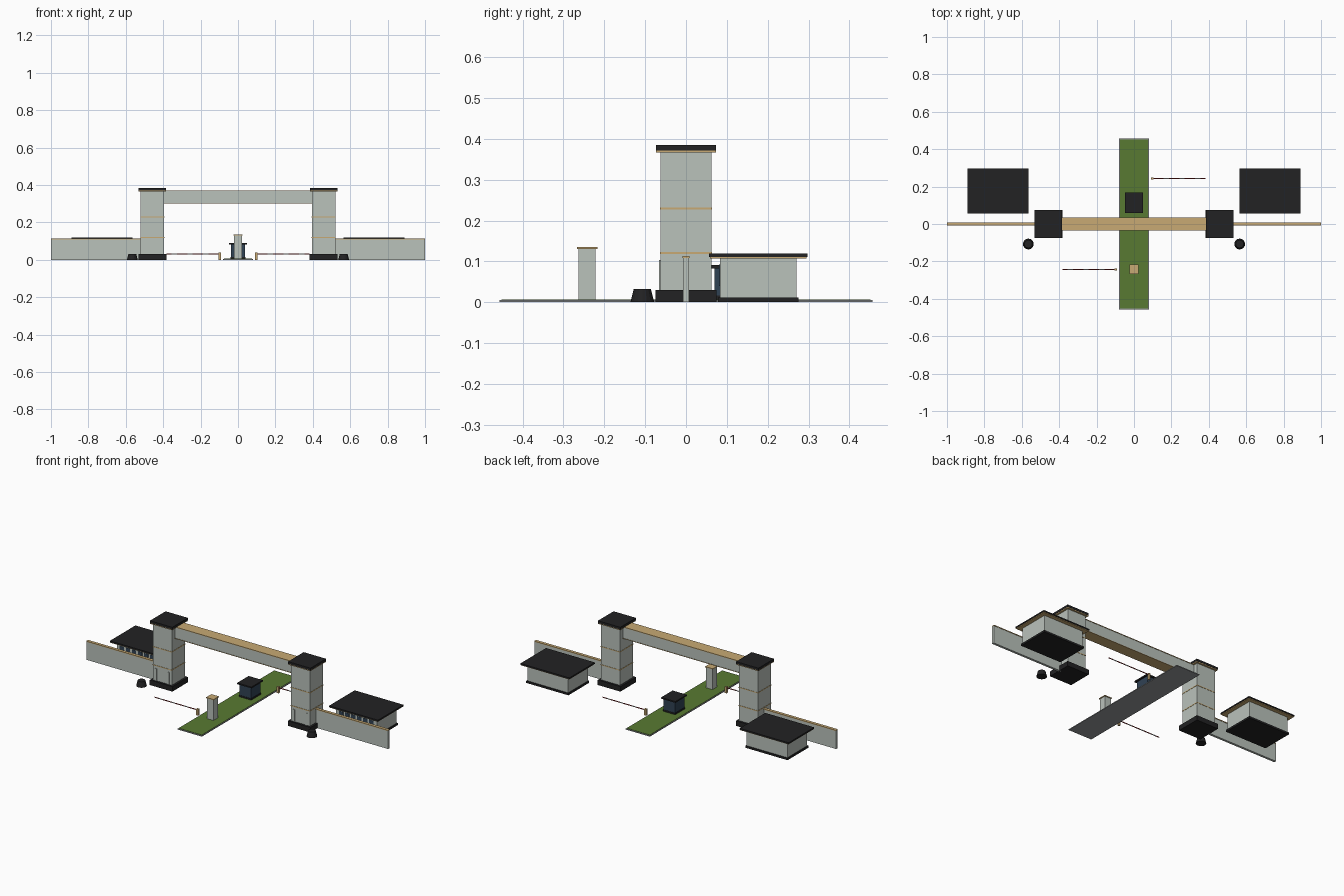
import bpy, bmesh, math

if "Cube" in bpy.data.objects:
    bpy.data.objects.remove(bpy.data.objects["Cube"])


def srgb(r, g, b):
    f = lambda c: (c / 255 / 12.92) if c < 11 else ((c / 255 + 0.055) / 1.055) ** 2.4
    return (f(r), f(g), f(b), 1)


def mat(name, *rgb):
    m = bpy.data.materials.new(name)
    m.diffuse_color = srgb(*rgb)
    m.use_nodes = True
    m.node_tree.nodes["Principled BSDF"].inputs["Base Color"].default_value = m.diffuse_color
    return m


STONE = mat("pale_stone", 186, 194, 187)
TAN = mat("tan_trim", 200, 170, 116)
BLACK = mat("charcoal", 34, 34, 35)
GREEN = mat("grass_green", 88, 122, 50)
CURB = mat("curb_grey", 150, 153, 155)
GLASS = mat("dark_blue_glass", 48, 66, 84)
RED = mat("barrier_red", 150, 35, 35)
WHITE = mat("barrier_white", 228, 228, 224)


def finish(name, bm, material):
    me = bpy.data.meshes.new(name)
    bm.to_mesh(me)
    bm.free()
    me.materials.append(material)
    ob = bpy.data.objects.new(name, me)
    bpy.context.collection.objects.link(ob)
    return ob


def box(name, x, y, z, material):
    """Box from (min, max) ranges on each axis."""
    bm = bmesh.new()
    bmesh.ops.create_cube(bm, size=1)
    for v in bm.verts:
        v.co = [r[0] if c < 0 else r[1] for c, r in zip(v.co, (x, y, z))]
    return finish(name, bm, material)


def block(name, cx, cy, hx, hy, z0, z1, material):
    """Box from a centre, half sizes and a height range."""
    return box(name, (cx - hx, cx + hx), (cy - hy, cy + hy), (z0, z1), material)


for s, side in ((-1, "left"), (1, "right")):
    # Gate tower
    cx = s * 0.458
    block(side + "_tower_base", cx, 0, 0.075, 0.075, 0, 0.03, BLACK)
    block(side + "_tower_shaft", cx, 0, 0.0625, 0.0625, 0.03, 0.366, STONE)
    for i, z in enumerate((0.12, 0.229)):
        block(f"{side}_tower_band_{i}", cx, 0, 0.064, 0.064, z - 0.0025, z + 0.0025, TAN)
    block(side + "_tower_cornice", cx, 0, 0.073, 0.073, 0.366, 0.371, TAN)
    block(side + "_tower_cap", cx, 0, 0.074, 0.074, 0.371, 0.385, BLACK)
    for i, dx in enumerate((-0.042, 0.042)):
        block(f"{side}_tower_front_strip_{i}", cx + dx, -0.0635, 0.006, 0.0025, 0.03, 0.103, STONE)

    # Boundary wall
    block(side + "_wall", s * 0.76, 0, 0.24, 0.007, 0, 0.108, STONE)
    block(side + "_wall_coping", s * 0.76, 0, 0.24, 0.009, 0.108, 0.113, TAN)

    # Guard house
    hx, hy = s * 0.727, 0.177
    block(side + "_house_base", hx, hy, 0.14, 0.099, 0, 0.012, BLACK)
    block(side + "_house_body", hx, hy, 0.135, 0.094, 0.012, 0.107, STONE)
    block(side + "_house_eaves", hx, hy, 0.159, 0.118, 0.107, 0.111, TAN)
    block(side + "_house_roof", hx, hy, 0.162, 0.121, 0.111, 0.119, BLACK)
    for i in range(6):
        block(f"{side}_house_window_{i}", hx - 0.1 + i * 0.04, hy - 0.094,
              0.014, 0.002, 0.04, 0.092, GLASS)

    # Planter
    bm = bmesh.new()
    bmesh.ops.create_cone(bm, cap_ends=True, segments=16, radius1=0.029,
                          radius2=0.021, depth=0.032)
    ob = finish(side + "_planter", bm, BLACK)
    ob.location = (s * 0.565, -0.107, 0.016)

    # Barrier post and striped arm
    by = s * 0.243
    block(side + "_barrier_post", s * 0.097, by, 0.006, 0.006, 0, 0.038, TAN)
    for i in range(10):
        block(f"{side}_barrier_arm_{i}", s * (0.117 + i * 0.028), by, 0.014, 0.002,
              0.029, 0.033, WHITE if i % 3 == 2 else RED)

# Overhead beam between the towers
block("beam", 0, 0, 0.398, 0.034, 0.303, 0.367, STONE)
block("beam_top_trim", 0, 0, 0.398, 0.036, 0.367, 0.371, TAN)
block("beam_bottom_trim", 0, 0, 0.398, 0.036, 0.3, 0.303, TAN)

# Central island
block("island_curb", 0, 0, 0.08, 0.457, 0, 0.005, CURB)
block("island_grass", 0, 0, 0.076, 0.452, 0.005, 0.007, GREEN)

# Sign pillar
block("sign_pillar", 0, -0.242, 0.021, 0.021, 0.007, 0.13, STONE)
block("sign_pillar_cap", 0, -0.242, 0.025, 0.025, 0.13, 0.135, TAN)

# Sentry booth
block("booth_base", 0, 0.114, 0.04, 0.046, 0.007, 0.016, BLACK)
block("booth_body", 0, 0.114, 0.038, 0.044, 0.016, 0.083, GLASS)
block("booth_roof", 0, 0.114, 0.047, 0.054, 0.083, 0.091, BLACK)
